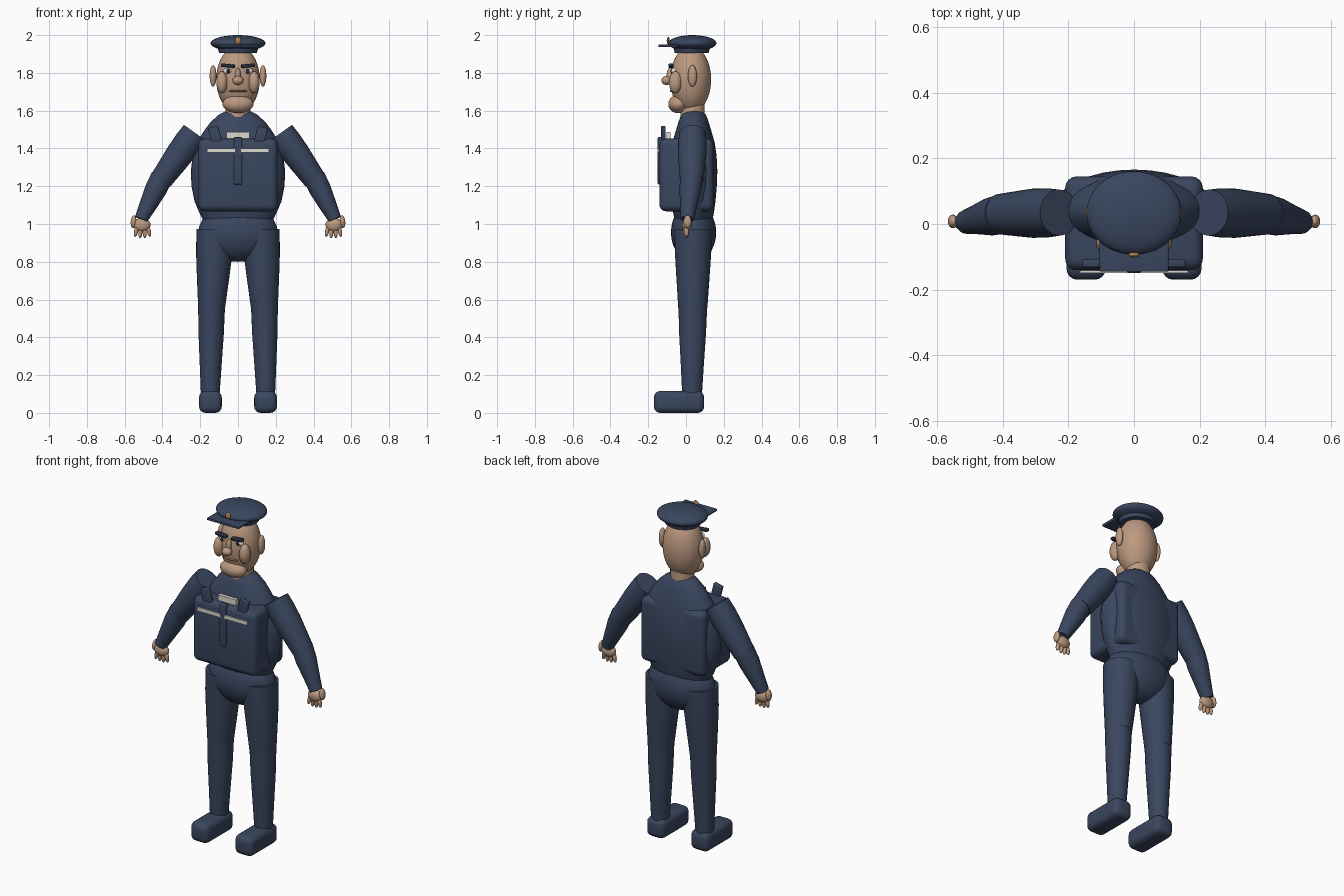
import bpy, bmesh, math
from mathutils import Vector, Matrix

if "Cube" in bpy.data.objects:
    bpy.data.objects.remove(bpy.data.objects["Cube"])


def material(name, rgb):
    m = bpy.data.materials.new(name)
    m.diffuse_color = (*rgb, 1)
    m.use_nodes = True
    m.node_tree.nodes["Principled BSDF"].inputs["Base Color"].default_value = m.diffuse_color
    return m


NAVY = material("navy cloth", (0.042, 0.062, 0.115))
SKIN = material("skin", (0.50, 0.32, 0.215))
PALE = material("pale trim", (0.72, 0.70, 0.62))
DARK = material("dark brow", (0.018, 0.024, 0.042))
LIP = material("lip brown", (0.30, 0.17, 0.115))
BADGE = material("badge copper", (0.42, 0.22, 0.10))
WHITE = material("eye white", (0.75, 0.75, 0.75))


def finish(name, bm, mat, smooth=40):
    bmesh.ops.recalc_face_normals(bm, faces=bm.faces[:])
    me = bpy.data.meshes.new(name)
    bm.to_mesh(me)
    bm.free()
    me.materials.append(mat)
    ob = bpy.data.objects.new(name, me)
    bpy.context.collection.objects.link(ob)
    bpy.ops.object.select_all(action='DESELECT')
    ob.select_set(True)
    bpy.context.view_layer.objects.active = ob
    bpy.ops.object.shade_smooth_by_angle(angle=math.radians(smooth))
    return ob


def ball(name, c, r, mat, tilt=0, seg=28):
    """Ellipsoid with centre c and radii r, tilted about y."""
    bm = bmesh.new()
    bmesh.ops.create_uvsphere(bm, u_segments=seg, v_segments=seg // 2, radius=1)
    bm.transform(Matrix.Translation(c) @ Matrix.Rotation(tilt, 4, 'Y') @ Matrix.Diagonal((*r, 1)))
    return finish(name, bm, mat, 60)


def box(name, c, size, mat, bevel=0, tilt=0):
    """Box with rounded edges, tilted about y."""
    bm = bmesh.new()
    bmesh.ops.create_cube(bm, size=1)
    bm.transform(Matrix.Diagonal((*size, 1)))
    if bevel:
        bmesh.ops.bevel(bm, geom=bm.edges[:], offset=bevel, segments=4, profile=0.5, affect='EDGES')
    bm.transform(Matrix.Translation(c) @ Matrix.Rotation(tilt, 4, 'Y'))
    return finish(name, bm, mat)


def loft(name, a, b, rings, mat, seg=32):
    """Rings (t, rx, ry) square to the line from a to b, with flat caps."""
    a, b = Vector(a), Vector(b)
    d = (b - a).normalized()
    v = Vector((0, 1, 0))
    u = v.cross(d).normalized()
    v = d.cross(u)
    bm = bmesh.new()
    loops = []
    for t, rx, ry in rings:
        c = a.lerp(b, t)
        loops.append([bm.verts.new(c + u * rx * math.cos(k * math.tau / seg)
                                   + v * ry * math.sin(k * math.tau / seg)) for k in range(seg)])
    for p, q in zip(loops, loops[1:]):
        for k in range(seg):
            n = (k + 1) % seg
            bm.faces.new((p[k], p[n], q[n], q[k]))
    bm.faces.new(loops[0])
    bm.faces.new(loops[-1])
    return finish(name, bm, mat)


# Torso, hips and vest
loft("torso", (0, 0.04, 0), (0, 0.04, 1),
     [(1.02, .185, .10), (1.06, .205, .108), (1.12, .23, .116), (1.2, .246, .123), (1.28, .25, .126),
      (1.36, .24, .122), (1.43, .218, .112), (1.49, .182, .095), (1.54, .145, .08),
      (1.58, .10, .065), (1.60, .06, .045)], NAVY)
ball("hips", (0, 0.04, 0.955), (0.21, 0.12, 0.155), NAVY)
box("vest", (0, 0.002, 1.26), (0.42, 0.286, 0.385), NAVY, 0.035)
box("vest_zip", (0, -0.135, 1.335), (0.042, 0.03, 0.25), NAVY, 0.006)
box("vest_stripe", (0, -0.146, 1.39), (0.33, 0.008, 0.022), PALE)
box("name_plate", (0, -0.093, 1.468), (0.12, 0.022, 0.036), PALE)

# Neck and head
loft("neck", (0, 0.035, 1.53), (0, 0.035, 1.68), [(0, .072, .067), (.4, .066, .064), (1, .066, .064)], SKIN)
ball("head", (0, 0.025, 1.765), (0.115, 0.108, 0.178), SKIN, seg=40)
ball("chin", (0, -0.042, 1.635), (0.082, 0.052, 0.048), SKIN)
ball("nose_bridge", (0, -0.083, 1.785), (0.015, 0.02, 0.042), SKIN)
ball("nose_tip", (0, -0.104, 1.76), (0.029, 0.026, 0.024), SKIN)
ball("mouth", (0, -0.068, 1.704), (0.05, 0.016, 0.007), LIP)

# Cap
ball("cap_crown", (0, 0.034, 1.957), (0.145, 0.127, 0.043), NAVY, seg=40)
loft("cap_band", (0, 0.03, 1.905), (0, 0.03, 1.95), [(0, .10, .09), (1, .112, .10)], NAVY)
box("cap_visor", (0, -0.085, 1.943), (0.21, 0.12, 0.014), NAVY, 0.004)
ball("cap_badge", (0, -0.094, 1.971), (0.017, 0.008, 0.02), BADGE)

for s, side in ((-1, "left"), (1, "right")):
    # Face details
    ball(side + "_ear", (s * 0.132, 0.034, 1.784), (0.018, 0.024, 0.057), SKIN)
    ball(side + "_cheek", (s * 0.085, -0.056, 1.75), (0.03, 0.034, 0.058), SKIN)
    ball(side + "_eye", (s * 0.054, -0.062, 1.81), (0.024, 0.016, 0.017), WHITE)
    ball(side + "_pupil", (s * 0.052, -0.074, 1.81), (0.011, 0.008, 0.012), DARK, seg=16)
    box(side + "_eyebrow", (s * 0.053, -0.08, 1.838), (0.075, 0.026, 0.018), DARK, 0.006, s * -0.1)
    # Shoulder radio on the vest
    box(side + "_radio", (s * 0.12, -0.12, 1.465), (0.056, 0.024, 0.10), NAVY, 0.006, s * 0.25)

    # Arm
    elbow = (s * 0.408, 0.03, 1.232)
    loft(side + "_upper_arm", (s * 0.228, 0.035, 1.482), elbow,
         [(0, .072, .07), (.2, .075, .075), (.45, .073, .075), (.75, .066, .068), (1, .06, .062)], NAVY)
    loft(side + "_forearm", (s * 0.402, 0.03, 1.25), (s * 0.513, 0.006, 1.025),
         [(0, .059, .06), (.3, .058, .058), (.65, .047, .046), (1, .035, .036)], NAVY)

    # Hand
    ball(side + "_palm", (s * 0.508, 0.005, 0.995), (0.045, 0.026, 0.036), SKIN)
    ball(side + "_thumb", (s * 0.553, 0.008, 1.012), (0.015, 0.021, 0.034), SKIN, s * -0.1, 16)
    for k in range(4):
        x = 0.472 + 0.0225 * k
        ball(f"{side}_finger_{k + 1}", (s * x, 0.002, 0.957 + (0.006 if k in (0, 3) else 0)),
             (0.011, 0.013, 0.032), SKIN, s * (0.2 - 0.13 * k), 16)

    # Leg
    loft(side + "_thigh", (s * 0.12, 0.038, 0.97), (s * 0.14, 0.036, 0.555),
         [(0, .10, .10), (.3, .096, .096), (.6, .086, .088), (1, .071, .077)], NAVY)
    loft(side + "_calf", (s * 0.14, 0.036, 0.56), (s * 0.147, 0.032, 0.09),
         [(0, .071, .076), (.3, .067, .071), (.65, .058, .061), (1, .049, .052)], NAVY)
    # Shoe
    box(side + "_shoe", (s * 0.146, -0.037, 0.058), (0.12, 0.266, 0.116), NAVY, 0.034)
